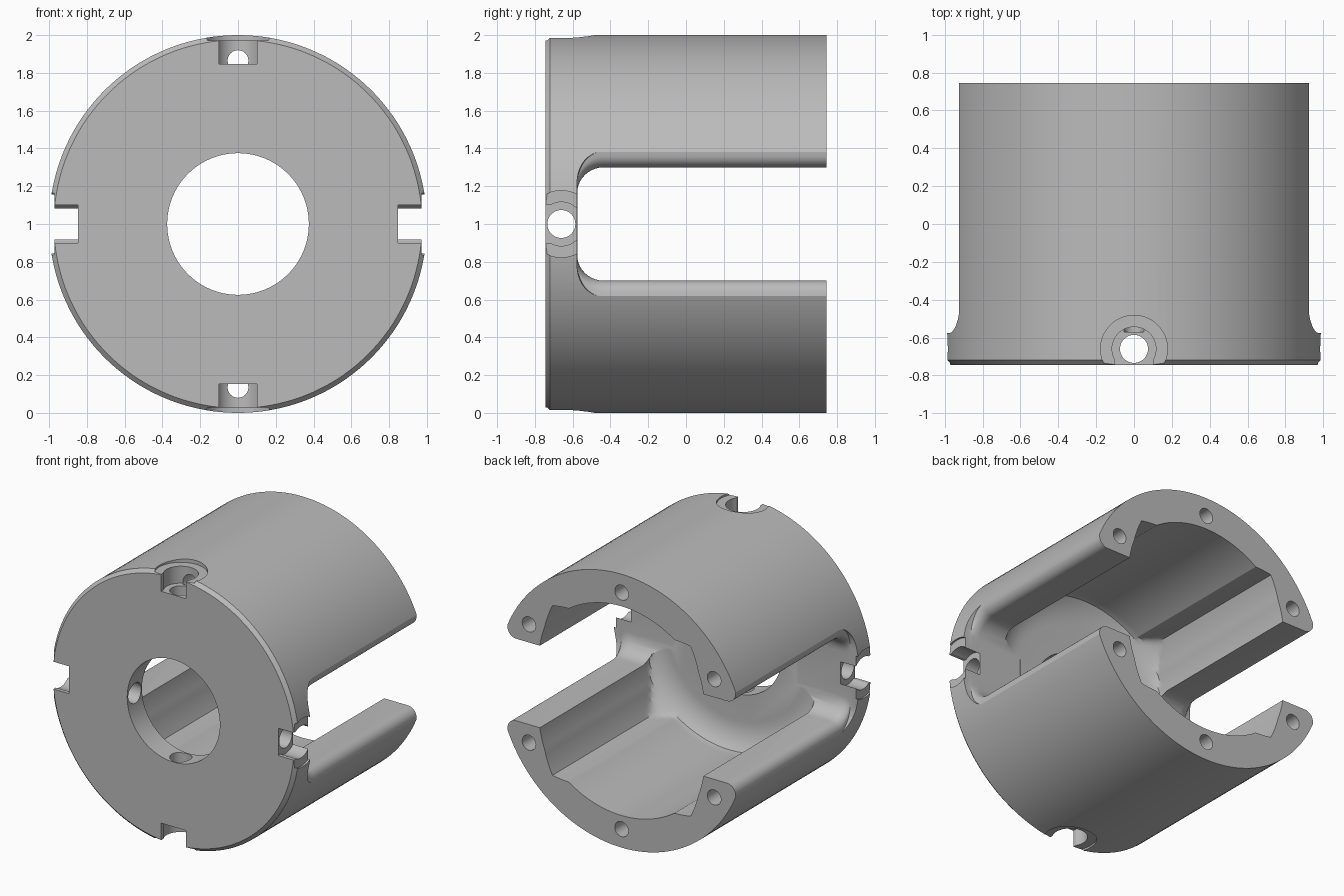
import bpy, bmesh
from math import sin, cos, pi, radians, asin
from mathutils import Matrix, Vector

if "Cube" in bpy.data.objects:
    bpy.data.objects.remove(bpy.data.objects["Cube"])

FRONT, BACK, FLOOR = -0.745, 0.745, -0.575
PORT_Y = -0.66

grey = bpy.data.materials.new("machined_grey")
grey.use_nodes = True
grey.diffuse_color = (0.5, 0.5, 0.5, 1)
grey.node_tree.nodes["Principled BSDF"].inputs["Base Color"].default_value = (0.5, 0.5, 0.5, 1)


def loft(name, rings):
    """Closed solid skinned through rings of equal point count."""
    bm = bmesh.new()
    loops = [[bm.verts.new(p) for p in ring] for ring in rings]
    n = len(loops[0])
    for a, b in zip(loops, loops[1:]):
        for i in range(n):
            j = (i + 1) % n
            bm.faces.new((a[i], a[j], b[j], b[i]))
    bm.faces.new(loops[0][::-1])
    bm.faces.new(loops[-1])
    if bm.calc_volume(signed=True) < 0:
        bmesh.ops.reverse_faces(bm, faces=bm.faces[:])
    mesh = bpy.data.meshes.new(name)
    bm.to_mesh(mesh)
    bm.free()
    mesh.materials.append(grey)
    ob = bpy.data.objects.new(name, mesh)
    bpy.context.collection.objects.link(ob)
    return ob


def ring_y(r, y, n, x=0, z=0):
    return [(x + r * cos(2 * pi * i / n), y, z + r * sin(2 * pi * i / n)) for i in range(n)]


def rod_y(name, r, y0, y1, n=32, x=0, z=0):
    return loft(name, [ring_y(r, y0, n, x, z), ring_y(r, y1, n, x, z)])


def prism_z(name, outline, z0, z1):
    return loft(name, [[(x, y, z) for x, y in outline] for z in (z0, z1)])


def disc(r, n=48):
    return [(r * cos(2 * pi * i / n), PORT_Y + r * sin(2 * pi * i / n)) for i in range(n)]


def volume(mesh):
    bm = bmesh.new()
    bm.from_mesh(mesh)
    v = bm.calc_volume(signed=True)
    bm.free()
    return v


def cut(body, cutter, turn=0):
    """Subtract a cutter after turning it about the housing axis."""
    cutter.data.transform(Matrix.Rotation(turn, 4, 'Y'))
    cutter.hide_render = True
    before = volume(body.data)
    mod = body.modifiers.new("cut", 'BOOLEAN')
    mod.operation, mod.object = 'DIFFERENCE', cutter
    # Keep the first solver result that is a sound solid
    for solver in ('MANIFOLD', 'EXACT'):
        mod.solver = solver
        bpy.context.view_layer.update()
        graph = bpy.context.evaluated_depsgraph_get()
        mesh = bpy.data.meshes.new_from_object(body.evaluated_get(graph))
        if 0.3 * before < volume(mesh) < before - 1e-5:
            body.data = mesh
            break
    body.modifiers.clear()
    bpy.data.objects.remove(cutter)


# Outer cylinder with a chamfered front rim
housing = loft("housing", [ring_y(0.975, FRONT, 144), ring_y(1, FRONT + 0.025, 144), ring_y(1, BACK, 144)])

# Inner cavity: round walls, V grooves beside the screw bosses, flat slot flanks
KEYS = [(24, 0.725), (36, 0.768), (48, 0.835), (56, 0.765), (90, 0.765)]


def wall_radius(deg):
    a = deg % 180
    a = min(a, 180 - a)
    if a < 24:
        return 0.66 / cos(radians(a))
    for (a0, r0), (a1, r1) in zip(KEYS, KEYS[1:]):
        if a <= a1:
            return r0 + (r1 - r0) * (a - a0) / (a1 - a0)


def cavity_ring(y, limit):
    pts = []
    for deg in range(0, 360, 2):
        r = min(wall_radius(deg), limit)
        pts.append((r * cos(radians(deg)), y, r * sin(radians(deg))))
    return pts


rings = []
for i in range(13):
    t = i / 12 * pi / 2
    rings.append(cavity_ring(FLOOR + 0.25 * (1 - cos(t)), 0.57 + 0.27 * sin(t)))
rings.append(cavity_ring(BACK + 0.1, 1))
cut(housing, loft("cavity", rings))

# Central bore
cut(housing, rod_y("bore", 0.375, FRONT - 0.1, FLOOR + 0.1, 96))


# Side slots open to the back, with rounded inner corners and outer edges
def slot_ring(x, widen):
    half, r = 0.3, 0.14
    side = [(BACK + 0.1, half)]
    for i in range(11):
        t = i / 10 * pi / 2
        side.append((FLOOR - 0.002 + r * (1 - sin(t)), half - r + r * cos(t)))
    side += [(y, -z) for y, z in reversed(side)]
    return [(x, y, z * (1 + widen / half)) for y, z in side]


for turn in (0, pi):
    rings = [slot_ring(0.5, 0)]
    for i in range(9):
        t = i / 9 * pi / 2
        rings.append(slot_ring(0.853 + 0.07 * sin(t), 0.07 * (1 - cos(t))))
    rings.append(slot_ring(0.925, 0.085))
    rings.append(slot_ring(1.2, 0.2))
    cut(housing, loft("slot", rings), turn)

# Keyhole outline: round pocket with a straight notch open to the front
neck = asin(0.1 / 0.116)
keyhole = [(0.1, FRONT - 0.1)]
for i in range(41):
    t = neck + i / 40 * (2 * pi - 2 * neck)
    keyhole.append((0.116 * sin(t), PORT_Y - 0.116 * cos(t)))
keyhole.append((-0.1, FRONT - 0.1))

# Four radial ports: spot face, keyhole pocket, through hole
for k in range(4):
    turn = k * pi / 2
    cut(housing, prism_z("spot_face", disc(0.177), 0.972, 1.2), turn)
    cut(housing, prism_z("pocket", keyhole, 0.848, 1.2), turn)
    cut(housing, prism_z("port", disc(0.074), 0.2, 1.2), turn)

# Six screw holes in the back rim
for k in range(6):
    a = radians(30 + 60 * k)
    cut(housing, rod_y("screw_hole", 0.055, -0.57, BACK + 0.1, 32, 0.865 * cos(a), 0.865 * sin(a)))

# Stand on the ground and shade
housing.data.transform(Matrix.Translation(Vector((0, 0, 1))))
bpy.ops.object.select_all(action='DESELECT')
housing.select_set(True)
bpy.context.view_layer.objects.active = housing
bpy.ops.object.shade_smooth_by_angle(angle=radians(25))
